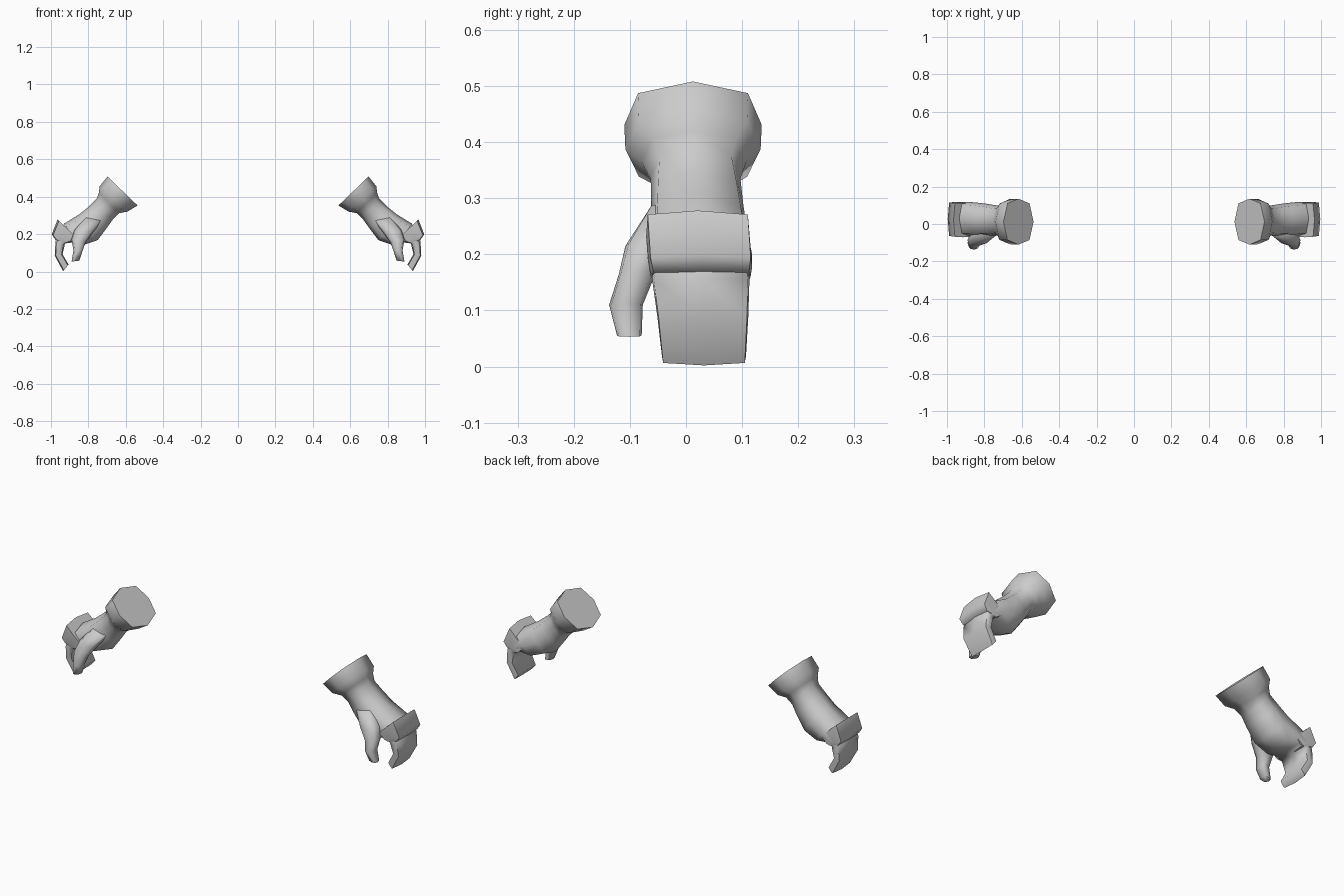
import bpy, bmesh, math

grey = bpy.data.materials.new("soft grey")
grey.diffuse_color = (0.6, 0.6, 0.6, 1)


def loft(name, rings, angle=180):
    """Skin eight-sided rings; a ring is (back xz, palm xz, y range, corner fullness along and across)."""
    bm = bmesh.new()
    loops = []
    for (ax, az), (bx, bz), (y0, y1), (cu, cy) in rings:
        mx, mz, my = (ax + bx) / 2, (az + bz) / 2, (y0 + y1) / 2
        ux, uz, ry = (ax - bx) / 2, (az - bz) / 2, (y1 - y0) / 2
        shape = [(1, 0), (cu, cy), (0, 1), (-cu, cy), (-1, 0), (-cu, -cy), (0, -1), (cu, -cy)]
        loops.append([bm.verts.new((mx + ux * u, my + ry * v, mz + uz * u)) for u, v in shape])
    for a, b in zip(loops, loops[1:]):
        for i in range(8):
            j = (i + 1) % 8
            bm.faces.new((a[i], a[j], b[j], b[i]))
    bm.faces.new(loops[0][::-1])
    bm.faces.new(loops[-1])
    bmesh.ops.recalc_face_normals(bm, faces=bm.faces)
    mesh = bpy.data.meshes.new(name)
    bm.to_mesh(mesh)
    bm.free()
    mesh.materials.append(grey)
    ob = bpy.data.objects.new(name, mesh)
    bpy.context.collection.objects.link(ob)
    bpy.ops.object.select_all(action='DESELECT')
    ob.select_set(True)
    bpy.context.view_layer.objects.active = ob
    bpy.ops.object.shade_smooth_by_angle(angle=math.radians(angle))
    # matching part on the other glove
    ob.modifiers.new("other side", 'MIRROR').use_axis = (True, False, False)
    return ob


ROUND, FULL, BOXY = (0.73, 0.8), (0.75, 0.85), (0.75, 0.97)

# cuff, wrist, palm and joined fingers
loft("glove", [
    ((0.698, 0.508), (0.537, 0.353), (-0.110, 0.135), ROUND),
    ((0.740, 0.455), (0.592, 0.320), (-0.108, 0.133), ROUND),
    ((0.744, 0.420), (0.635, 0.312), (-0.080, 0.108), ROUND),
    ((0.755, 0.390), (0.668, 0.280), (-0.063, 0.097), ROUND),
    ((0.800, 0.345), (0.700, 0.235), (-0.062, 0.102), FULL),
    ((0.850, 0.305), (0.750, 0.168), (-0.064, 0.110), FULL),
    ((0.928, 0.257), (0.825, 0.142), (-0.064, 0.118), FULL),
    ((0.968, 0.205), (0.885, 0.155), (-0.062, 0.118), FULL),
    ((0.976, 0.155), (0.925, 0.150), (-0.060, 0.113), BOXY),
    ((0.980, 0.085), (0.938, 0.092), (-0.051, 0.111), BOXY),
    ((0.935, 0.002), (0.906, 0.037), (-0.043, 0.107), BOXY),
], angle=75)

# thumb hanging in front of the palm
loft("thumb", [
    ((0.820, 0.290), (0.725, 0.270), (-0.066, 0.000), FULL),
    ((0.875, 0.220), (0.775, 0.210), (-0.108, -0.030), FULL),
    ((0.890, 0.172), (0.815, 0.155), (-0.120, -0.055), FULL),
    ((0.880, 0.112), (0.832, 0.108), (-0.137, -0.077), FULL),
    ((0.890, 0.053), (0.848, 0.058), (-0.123, -0.079), FULL),
], angle=75)

# flared guard over the knuckles
loft("knuckle_guard", [
    ((0.965, 0.278), (0.865, 0.185), (-0.071, 0.113), (0.85, 0.97)),
    ((0.996, 0.198), (0.895, 0.158), (-0.066, 0.118), (0.85, 0.97)),
    ((0.976, 0.170), (0.915, 0.152), (-0.061, 0.115), (0.85, 0.97)),
], angle=60)
